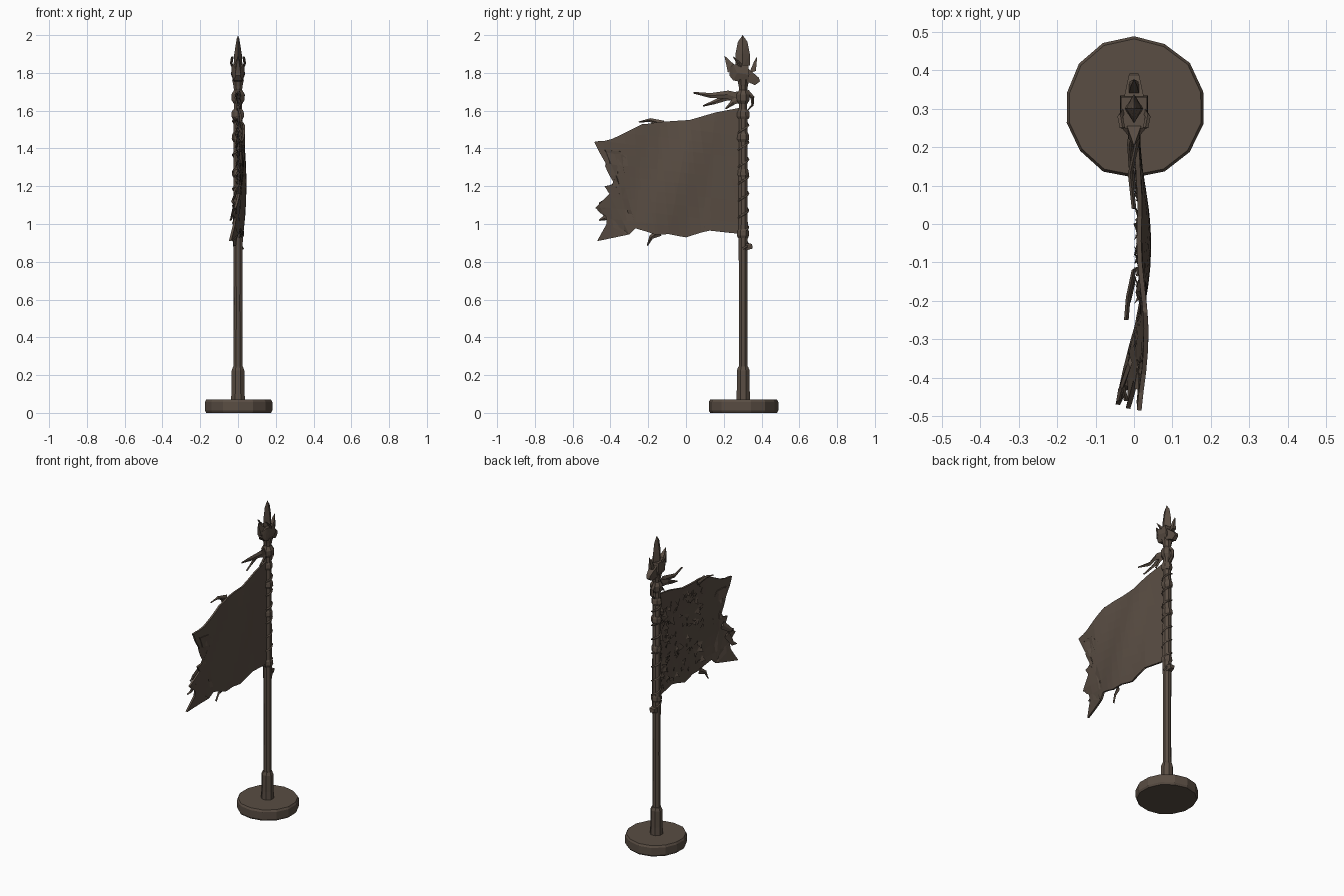
import bpy, bmesh, math, random
from mathutils import Vector

random.seed(4)
PY = 0.303  # pole position in y

if "Cube" in bpy.data.objects:
    bpy.data.objects.remove(bpy.data.objects["Cube"])


def material(name, rgb):
    m = bpy.data.materials.new(name)
    m.use_nodes = True
    m.diffuse_color = (*rgb, 1)
    m.node_tree.nodes["Principled BSDF"].inputs["Base Color"].default_value = (*rgb, 1)
    return m


BROWN = material("weathered brown", (0.1, 0.074, 0.056))


def finish(name, bm):
    bmesh.ops.recalc_face_normals(bm, faces=bm.faces)
    mesh = bpy.data.meshes.new(name)
    bm.to_mesh(mesh)
    bm.free()
    mesh.materials.append(BROWN)
    ob = bpy.data.objects.new(name, mesh)
    bpy.context.collection.objects.link(ob)
    return ob


def lathe(name, profile, sides, rough=0.0, squash=1.0):
    """Stack of rings (radius, z) around the pole axis, capped."""
    bm = bmesh.new()
    rings = []
    jitter = [1 - random.uniform(0, rough) for _ in range(sides)]
    for r, z in profile:
        ring = []
        for i in range(sides):
            a = 2 * math.pi * (i + 0.5) / sides
            ring.append(bm.verts.new((r * jitter[i] * math.cos(a) * squash,
                                      PY + r * jitter[i] * math.sin(a), z)))
        rings.append(ring)
    for lo, hi in zip(rings, rings[1:]):
        for i in range(sides):
            j = (i + 1) % sides
            bm.faces.new((lo[i], lo[j], hi[j], hi[i]))
    bm.faces.new(rings[0])
    bm.faces.new(rings[-1])
    return finish(name, bm)


def hull(name, points):
    """Faceted solid from half a point set, mirrored across x."""
    bm = bmesh.new()
    for x, y, z in points:
        for s in ((1, -1) if x else (1,)):
            bm.verts.new((s * x, y, z))
    res = bmesh.ops.convex_hull(bm, input=bm.verts)
    bmesh.ops.delete(bm, geom=list({g for g in res["geom_interior"]}), context="VERTS")
    return finish(name, bm)


def strip(name, path, width, thick=0.006):
    """Tapering torn ribbon through (x, y, z) points, four-sided section."""
    bm = bmesh.new()
    pts = [Vector(p) for p in path]
    rings = []
    for i, p in enumerate(pts):
        d = (pts[min(i + 1, len(pts) - 1)] - pts[max(i - 1, 0)]).normalized()
        side = d.cross(Vector((1, 0, 0))).normalized()
        w = width * (1 - 0.85 * i / (len(pts) - 1)) / 2
        across = Vector((thick, 0, 0))
        rings.append([bm.verts.new(p + v) for v in (side * w, across, -side * w, -across)])
    for a, b in zip(rings, rings[1:]):
        for i in range(4):
            j = (i + 1) % 4
            bm.faces.new((a[i], a[j], b[j], b[i]))
    bm.faces.new(rings[0])
    bm.faces.new(rings[-1])
    return finish(name, bm)


def cloth_x(y, z):
    """Sideways billow of the cloth."""
    u = max(0, PY - y) / 0.8
    w = (z - 0.95) / 0.6
    belly = 0.034 * math.sin(math.pi * min(u, 1)) * (1 - 1.5 * (w - 0.4) ** 2)
    ripple = 0.006 * math.sin(13 * u + 5 * w) * min(1, 3 * u)
    return belly + ripple + u ** 3 * (0.075 * w - 0.042)


# Base disc, socket and pole
lathe("base_disc", [(0.180, 0), (0.187, 0.012), (0.187, 0.058), (0.180, 0.07)], 14, 0.05)
lathe("pole_socket", [(0.040, 0.065), (0.037, 0.12), (0.036, 0.225), (0.028, 0.245)], 8)
lathe("pole", [(0.027, 0.06), (0.025, 0.6), (0.028, 0.95), (0.026, 1.5), (0.022, 1.76)], 8, 0.08)

# Torn cloth: outline cut into facets, then billowed
outline = [(.31, 1.62), (.155, 1.59), (.02, 1.55), (-.14, 1.54), (-.23, 1.53), (-.27, 1.51),
           (-.39, 1.45), (-.485, 1.435), (-.425, 1.39), (-.35, 1.385), (-.29, 1.32),
           (-.36, 1.28), (-.39, 1.21), (-.43, 1.20), (-.405, 1.16), (-.48, 1.085),
           (-.425, 1.085), (-.42, 1.0), (-.47, .91), (-.30, .945), (-.265, .98),
           (-.165, .945), (-.09, .945), (0, .93), (.08, .955), (.10, .99),
           (.125, .965), (.31, .945)]
bm = bmesh.new()
bm.faces.new([bm.verts.new((0, y, z)) for y, z in outline])
bmesh.ops.triangulate(bm, faces=bm.faces)
for axis, start, count in ((1, -0.44, 13), (2, 0.98, 11)):
    for k in range(count):
        co, no = Vector(), Vector()
        co[axis] = start + 0.058 * k
        no[axis] = 1
        no[3 - axis] = 0.12
        bmesh.ops.bisect_plane(bm, geom=bm.verts[:] + bm.edges[:] + bm.faces[:],
                               plane_co=co, plane_no=no)
bmesh.ops.remove_doubles(bm, verts=bm.verts, dist=0.006)
for v in bm.verts:
    v.co.x = cloth_x(v.co.y, v.co.z)
banner = finish("torn_cloth", bm)
solid = banner.modifiers.new("thickness", "SOLIDIFY")
solid.thickness = 0.012
solid.offset = 0

# Ragged scraps on the rough side of the cloth
bm = bmesh.new()
for _ in range(110):
    y, z = random.uniform(-0.2, 0.27), random.uniform(0.99, 1.52)
    a = random.uniform(0, 2 * math.pi)
    size = random.uniform(0.015, 0.035)
    corners = []
    for k in range(3):
        t = a + 2.1 * k
        cy, cz = y + size * math.cos(t), z + size * math.sin(t)
        corners.append(bm.verts.new((cloth_x(cy, cz) - 0.007 - 0.013 * (k == 0), cy, cz)))
    under = bm.verts.new((cloth_x(y, z) - 0.003, y, z))
    bm.faces.new(corners)
    for k in range(3):
        bm.faces.new((corners[k], under, corners[(k + 1) % 3]))
finish("cloth_scraps", bm)

# Loose threads and curled tatters
strip("top_tatter", [(0, -.12, 1.53), (-.015, -.19, 1.55), (-.02, -.25, 1.54)], 0.035)
strip("bottom_tatter", [(0, -.14, .955), (-.01, -.185, .93), (-.015, -.205, .885)], 0.04)
strip("lower_corner_tatter", [(-.02, -.39, 1.10), (-.035, -.43, 1.03), (-.04, -.46, 1.02)], 0.05)
strip("middle_tatter", [(-.01, -.36, 1.17), (-.03, -.42, 1.12), (-.02, -.46, 1.11)], 0.05)
strip("upper_ribbon", [(0, .30, 1.66), (.01, .22, 1.685), (-.01, .13, 1.68), (0, .04, 1.695)], 0.06)
strip("lower_ribbon", [(0, .29, 1.68), (-.012, .21, 1.67), (-.008, .15, 1.645), (0, .09, 1.625)], 0.05)
strip("short_ribbon", [(0, .29, 1.67), (.012, .25, 1.645), (.01, .21, 1.61)], 0.05)

# Lashings round the pole
for n, z in enumerate((0.95, 1.27, 1.46, 1.58)):
    lathe(f"lashing_{n + 1}", [(0.028, z - 0.025), (0.036, z - 0.01), (0.034, z + 0.012),
                               (0.027, z + 0.025)], 7, 0.15)
coil = bpy.data.curves.new("wrapped_cord", "CURVE")
coil.dimensions = "3D"
coil.bevel_depth = 0.006
coil.bevel_resolution = 0
spline = coil.splines.new("POLY")
STEPS = 64
spline.points.add(STEPS - 1)
for i, p in enumerate(spline.points):
    a = i * math.pi / 4
    p.co = (0.027 * math.cos(a), PY + 0.027 * math.sin(a), 0.87 + 0.72 * i / STEPS, 1)
coil.materials.append(BROWN)
bpy.context.collection.objects.link(bpy.data.objects.new("wrapped_cord", coil))
hull("cord_knot", [(.02, .29, .90), (.018, .35, .895), (.012, .352, .87), (.02, .30, .855)])

# Collar and hanging knot below the finial
lathe("collar", [(0.024, 1.635), (0.038, 1.655), (0.04, 1.685), (0.024, 1.71)], 8, 0.1)
strip("collar_loop", [(0, .32, 1.70), (0, .352, 1.67), (0, .352, 1.63), (0, .325, 1.60)], 0.03, 0.012)
lathe("neck", [(0.022, 1.70), (0.026, 1.73), (0.034, 1.765)], 8)

# Horned beast head with a snout
hull("beast_skull", [(.022, .25, 1.76), (.036, .27, 1.80), (.032, .25, 1.845), (.034, .33, 1.84),
                     (.036, .335, 1.79), (.02, .33, 1.745), (.015, .23, 1.83), (.012, .23, 1.785)])
hull("beast_snout", [(.028, .32, 1.83), (.026, .32, 1.755), (.014, .385, 1.775),
                     (.011, .392, 1.755), (.014, .365, 1.735)])
hull("beast_crest", [(.02, .26, 1.84), (.014, .222, 1.80), (0, .218, 1.86), (0, .203, 1.892),
                     (.012, .245, 1.845)])
hull("brow_spike", [(.014, .335, 1.80), (.012, .37, 1.81), (.008, .36, 1.86), (0, .377, 1.888)])
for side, label in ((1, "left"), (-1, "right")):
    strip(f"{label}_horn", [(side * .022, .30, 1.82), (side * .036, .28, 1.85),
                            (side * .03, .25, 1.885)], 0.03, 0.007)

# Spear blade at the top
hull("spear_blade", [(.024, .30, 1.83), (.02, .30, 1.90), (0, .262, 1.84), (0, .262, 1.90),
                     (0, .275, 1.965), (.007, .30, 1.98), (0, .30, 2.0), (0, .325, 1.965),
                     (0, .338, 1.90), (0, .338, 1.84)])
